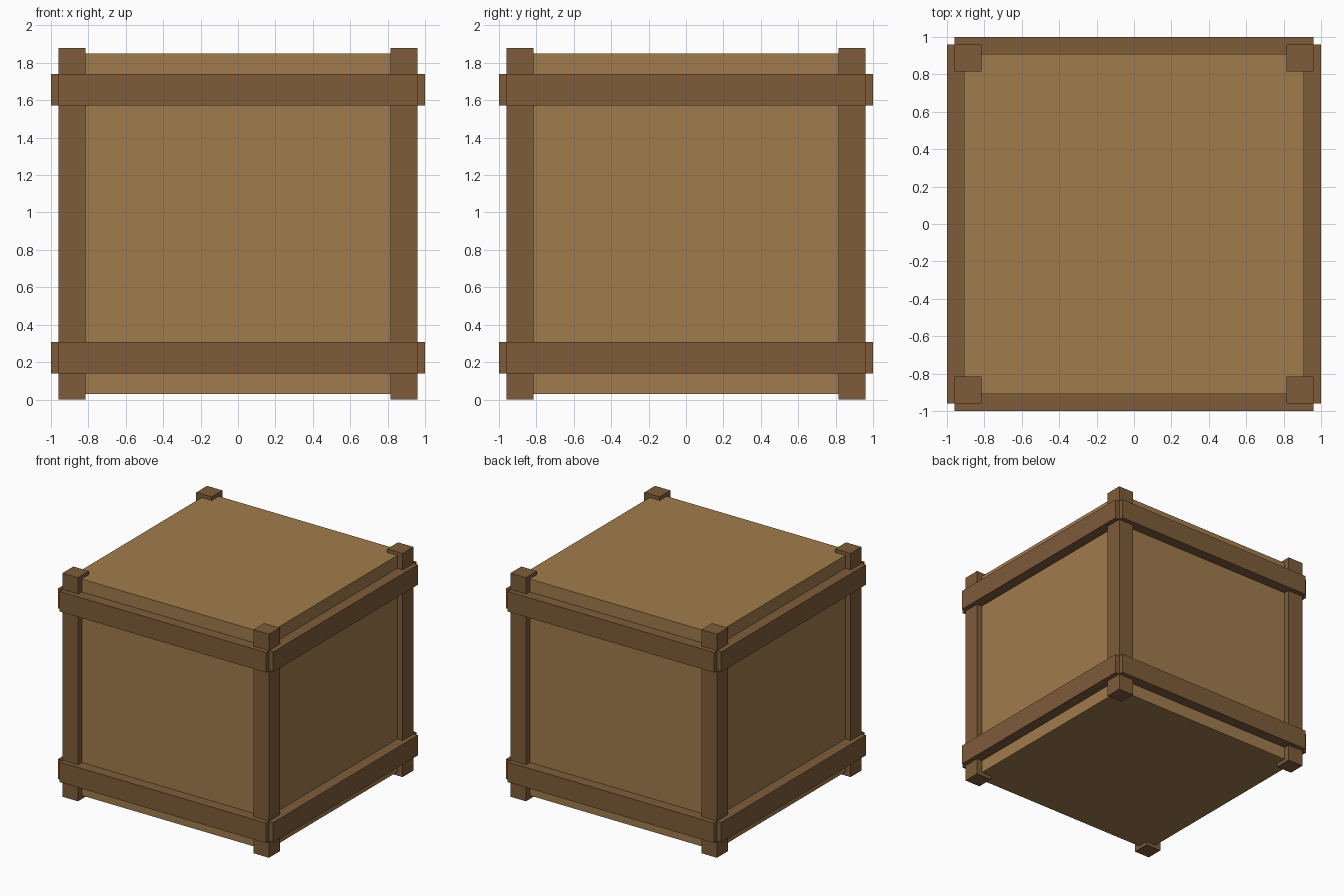
import bpy

if "Cube" in bpy.data.objects:
    bpy.data.objects.remove(bpy.data.objects["Cube"])


def material(name, color):
    m = bpy.data.materials.new(name)
    m.diffuse_color = (*color, 1)
    m.use_nodes = True
    m.node_tree.nodes["Principled BSDF"].inputs["Base Color"].default_value = m.diffuse_color
    return m


panel_wood = material("panel_wood", (0.352, 0.202, 0.072))
frame_wood = material("frame_wood", (0.209, 0.107, 0.042))


def box(name, center, size, mat):
    bpy.ops.mesh.primitive_cube_add(size=1, location=center)
    ob = bpy.context.object
    ob.name = name
    ob.scale = size
    bpy.ops.object.transform_apply(location=False, rotation=False, scale=True)
    ob.data.materials.append(mat)
    return ob


MID = 0.94  # half height of the crate

# Crate body
box("crate_body", (0, 0, MID), (1.82, 1.82, 1.82), panel_wood)

# Corner posts
for sx, x_side in ((-1, "left"), (1, "right")):
    for sy, y_side in ((-1, "front"), (1, "back")):
        box(f"{y_side}_{x_side}_post", (sx * 0.888, sy * 0.888, MID),
            (0.144, 0.144, 2 * MID), frame_wood)

# Horizontal rails, a lower and an upper ring
for dz, level in ((-0.717, "lower"), (0.717, "upper")):
    for s, y_side, x_side in ((-1, "front", "left"), (1, "back", "right")):
        box(f"{level}_{y_side}_rail", (0, s * 0.95, MID + dz),
            (1.92, 0.10, 0.169), frame_wood)
        box(f"{level}_{x_side}_rail", (s * 0.95, 0, MID + dz),
            (0.10, 1.92, 0.169), frame_wood)
